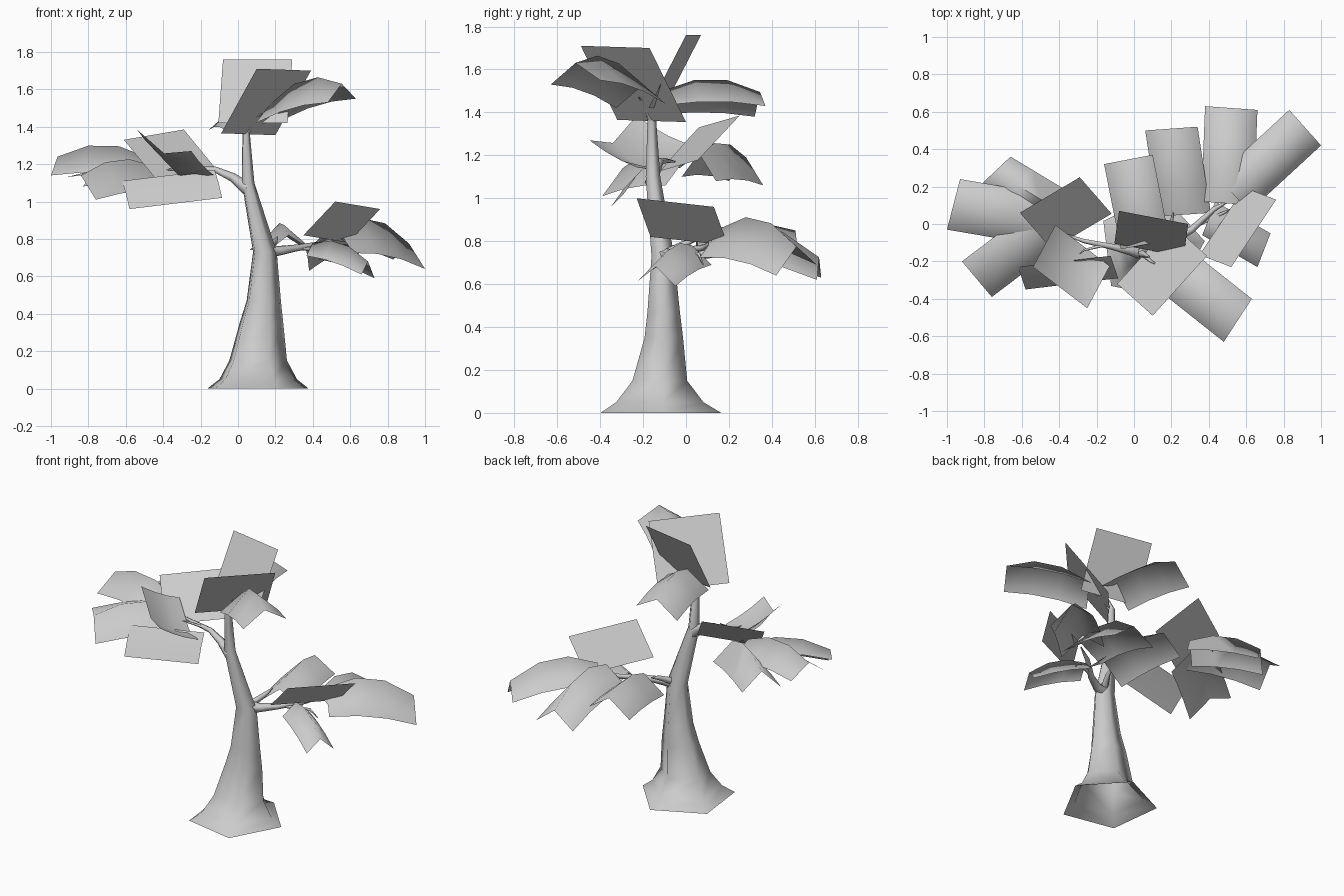
import bpy, bmesh, math
from mathutils import Vector

if "Cube" in bpy.data.objects:
    bpy.data.objects.remove(bpy.data.objects["Cube"])


def finish(name, bm, angle):
    mesh = bpy.data.meshes.new(name)
    bm.to_mesh(mesh)
    bm.free()
    ob = bpy.data.objects.new(name, mesh)
    bpy.context.collection.objects.link(ob)
    bpy.ops.object.select_all(action='DESELECT')
    ob.select_set(True)
    bpy.context.view_layer.objects.active = ob
    bpy.ops.object.shade_smooth_by_angle(angle=math.radians(angle))
    return ob


def tube(name, rings, sides=5, level=False):
    """Open tapered wood through (x, y, z, radius[, y radius]) rings."""
    bm = bmesh.new()
    pts = [Vector(r[:3]) for r in rings]
    loops = []
    for i, (p, r) in enumerate(zip(pts, rings)):
        d = pts[min(i + 1, len(pts) - 1)] - pts[max(i - 1, 0)]
        q = d.to_track_quat('Z', 'Y')
        loop = []
        for k in range(sides):
            a = math.radians(7) + math.tau * k / sides
            v = Vector((math.cos(a) * r[3], math.sin(a) * r[-1], 0))
            loop.append(bm.verts.new(p + (v if level else q @ v)))
        loops.append(loop)
    for a, b in zip(loops, loops[1:]):
        for k in range(sides):
            n = (k + 1) % sides
            bm.faces.new((a[k], a[n], b[n], b[k]))
    return finish(name, bm, 120)


def leaf(name, base, tip_a, tip_b, arch=0.0, ridge=0.0):
    """Leaf card from a base midpoint to two tip corners, folded along its
    middle, with the fold arched along its length."""
    base, a, b = Vector(base), Vector(tip_a), Vector(tip_b)
    half = (b - a) / 2
    tip = (a + b) / 2
    bm = bmesh.new()
    rows = []
    n = 3
    for i in range(n + 1):
        t = i / n
        bow = arch * 4 * t * (1 - t)
        rows.append([bm.verts.new(base.lerp(tip, t) + half * s + Vector(
            (0, 0, ridge * (1 - abs(s)) + bow * (1 - .7 * abs(s))))) for s in (-1, 0, 1)])
    for r0, r1 in zip(rows, rows[1:]):
        for k in range(2):
            bm.faces.new((r0[k], r0[k + 1], r1[k + 1], r1[k]))
    bmesh.ops.recalc_face_normals(bm, faces=bm.faces)
    return finish(name, bm, 100)


# Trunk with flared five-sided foot
tube("trunk", [(.09, -.128, 0, .29, .298), (.095, -.13, .05, .222, .215),
               (.098, -.127, .15, .165, .135), (.118, -.107, .35, .125, .095),
               (.132, -.107, .47, .098, .08), (.14, -.11, .73, .068, .056),
               (.052, -.155, 1.1, .036, .036), (.042, -.16, 1.37, .021, .021),
               (.08, -.175, 1.46, .006, .006)], level=True)

# Branches and twigs
tube("right_branch", [(.13, -.11, .73, .045), (.22, -.08, .735, .028), (.31, -.03, .75, .02),
                      (.43, .08, .77, .015), (.52, .13, .8, .004)])
tube("left_branch", [(.05, -.155, 1.07, .038), (-.03, -.14, 1.13, .025), (-.12, -.12, 1.17, .017),
                     (-.27, -.09, 1.175, .012), (-.38, -.05, 1.17, .004)])
tube("back_twig", [(.15, -.1, .74, .025), (.2, .0, .79, .015), (.21, .06, .81, .004)])
tube("right_twig", [(.33, -.01, .75, .012), (.48, .06, .74, .008), (.52, .08, .69, .003)])
tube("left_twig", [(-.15, -.11, 1.17, .01), (-.27, -.14, 1.19, .006), (-.29, -.16, 1.2, .003)])
tube("top_twig", [(.045, -.16, 1.36, .015), (.09, -.2, 1.45, .008), (.13, -.22, 1.47, .003)])

# Left leaves
leaf("left_leaf_long", (-.47, .02, 1.14), (-1.0, -.03, 1.14), (-.93, .24, 1.16), .07, .09)
leaf("left_leaf_front", (-.45, .0, 1.12), (-.92, -.2, 1.13), (-.76, -.39, 1.01), .06, .07)
leaf("left_leaf_back", (-.38, .06, 1.09), (-.83, .2, 1.08), (-.66, .36, 1.06), .06, .12)
leaf("left_leaf_raised", (-.28, -.04, 1.15), (-.61, .06, 1.33), (-.29, .25, 1.385))
leaf("left_leaf_hanging", (-.105, -.23, 1.095), (-.62, -.23, 1.11), (-.58, -.35, .96), .0, .01)
leaf("left_leaf_folded", (-.275, -.115, 1.2), (-.54, -.23, 1.385), (-.25, -.45, 1.27), -.04, -.07)

# Top leaves
leaf("top_leaf_upright", (.08, -.14, 1.42), (-.08, .07, 1.76), (.29, 0, 1.76))
leaf("top_leaf_tilted", (.055, -.16, 1.36), (.1, -.49, 1.71), (.39, -.17, 1.7))
leaf("top_leaf_front", (.17, -.21, 1.43), (.63, -.4, 1.55), (.48, -.63, 1.53), .08, .09)
leaf("top_leaf_back", (.06, -.11, 1.41), (-.16, .32, 1.38), (.1, .37, 1.43), .06, .09)

# Right leaves
leaf("right_leaf_long", (.53, .16, .75), (1.0, .42, .64), (.83, .61, .69), .09, .11)
leaf("right_leaf_back", (.5, .11, .74), (.66, .61, .62), (.38, .63, .63), .09, .1)
leaf("right_leaf_inner", (.27, .05, .72), (.06, .5, .74), (.34, .52, .76), .05, .1)
leaf("right_leaf_raised", (.47, .015, .8), (.52, -.23, 1.0), (.76, .13, .96))
leaf("right_leaf_front", (.4, .03, .7), (.73, -.05, .59), (.66, -.23, .61), .05, .08)
